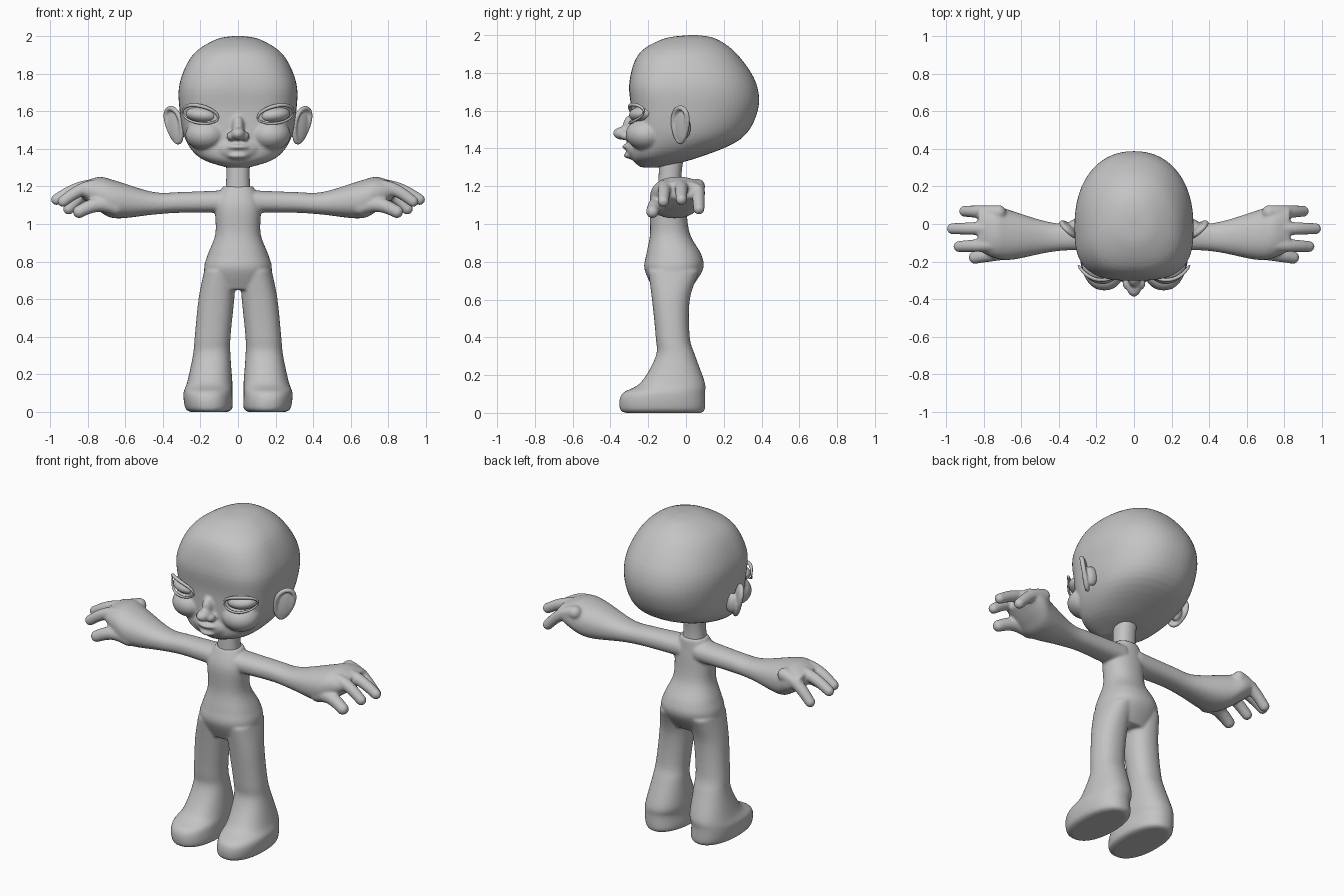
import bpy, bmesh
from math import sin, cos, pi, tau, radians, copysign
from mathutils import Vector, Matrix

default_cube = bpy.data.objects.get("Cube")
if default_cube:
    bpy.data.objects.remove(default_cube, do_unlink=True)

clay = bpy.data.materials.new("grey_clay")
clay.use_nodes = True
clay.diffuse_color = (0.55, 0.55, 0.55, 1)
clay.node_tree.nodes["Principled BSDF"].inputs["Base Color"].default_value = clay.diffuse_color


def smooth_rows(rows, steps=5):
    """Catmull-Rom interpolation through tuples of any width."""
    last = len(rows) - 1
    result = []
    for i in range(last):
        before, start, end, after = [Vector(rows[min(max(i + k, 0), last)]) for k in (-1, 0, 1, 2)]
        leave, arrive = (end - start + start - before) / 2, (after - start) / 2
        for step in range(steps):
            t = step / steps
            ease = t * t * (3 - 2 * t)
            result.append(start.lerp(end, ease) + leave * t * (1 - t) ** 2 - arrive * t * t * (1 - t))
    return result + [Vector(rows[last])]


def skin(bm, rings):
    """Bridge a list of rings and cap both ends."""
    loops = [[bm.verts.new(point) for point in ring] for ring in rings]
    for lower, upper in zip(loops, loops[1:]):
        for i in range(len(lower)):
            bm.faces.new((lower[i - 1], lower[i], upper[i], upper[i - 1]))
    bm.faces.new(loops[0])
    bm.faces.new(loops[-1])


def loft(bm, rows, place, split=0.5, squareness=lambda t: 2.3, segments=48):
    """Skin rounded sections given as position, min a, max a, min b, max b."""
    rings = []
    for t, a_min, a_max, b_min, b_max in smooth_rows(rows):
        a_mid = (a_min + a_max) / 2
        b_mid = b_min + split * (b_max - b_min)
        ring = []
        for k in range(segments):
            c, s = cos(tau * k / segments), sin(tau * k / segments)
            power = 2 / (squareness(t) if s < 0 else 2.2)
            a = a_mid + (a_max - a_mid) * copysign(abs(c) ** power, c)
            reach = b_max - b_mid if s > 0 else b_mid - b_min
            b = b_mid + reach * copysign(abs(s) ** power, s)
            ring.append(place(t, a, b))
        rings.append(ring)
    skin(bm, rings)


def ball(bm, centre, radii, turn=0, tilt=0):
    matrix = (Matrix.Translation(centre) @ Matrix.Rotation(radians(turn), 4, 'Z')
              @ Matrix.Rotation(radians(tilt), 4, 'Y') @ Matrix.Diagonal((*radii, 1)))
    bmesh.ops.create_uvsphere(bm, u_segments=32, v_segments=20, radius=1, matrix=matrix)


def tube(bm, points, segments=14):
    """Round-ended tube through x, y, z, radius points."""
    path = smooth_rows(points)
    centres = [p.to_3d() for p in path]
    rings = []
    for i, p in enumerate(path):
        along = centres[min(i + 1, len(path) - 1)] - centres[max(i - 1, 0)]
        u = along.cross(Vector((0.3, 1, 0.2))).normalized()
        v = along.cross(u).normalized()
        angles = [tau * k / segments for k in range(segments)]
        rings.append([centres[i] + p[3] * (u * cos(a) + v * sin(a)) for a in angles])
    skin(bm, rings)
    for end in (0, -1):
        ball(bm, centres[end], [path[end][3]] * 3)


def finger(bm, base, tip, thick, thin):
    """Tapered finger that arches slightly between base and tip."""
    points = []
    for k in range(5):
        t = k / 4
        point = Vector(base).lerp(Vector(tip), t)
        point.z += 0.025 * sin(pi * t)
        points.append((*point, thick + (thin - thick) * t))
    tube(bm, points)


def finish(name, bm, voxel=None, relax=5):
    """Make the object; with a voxel size, blend its pieces into one skin."""
    bmesh.ops.recalc_face_normals(bm, faces=bm.faces)
    mesh = bpy.data.meshes.new(name)
    bm.to_mesh(mesh)
    bm.free()
    mesh.materials.append(clay)
    mesh.polygons.foreach_set("use_smooth", [True] * len(mesh.polygons))
    part = bpy.data.objects.new(name, mesh)
    bpy.context.collection.objects.link(part)
    if voxel:
        blend = part.modifiers.new("blend", 'REMESH')
        blend.mode = 'VOXEL'
        blend.voxel_size = voxel
        blend.use_smooth_shade = True
        soften = part.modifiers.new("soften", 'SMOOTH')
        soften.factor = 0.5
        soften.iterations = relax


def upright(side=1):
    return lambda t, a, b: (side * a, b, t)


def sideways(side):
    return lambda t, a, b: (side * t, a, b)


def symmetric(rows):
    return [(z, -width, width, front, back) for z, width, front, back in rows]


# Head: skull blended with nose, muzzle, lips and cheeks
skull = [(1.3, .06, -.24, -.14), (1.35, .2, -.29, .06), (1.45, .28, -.29, .29), (1.6, .31, -.29, .38),
         (1.75, .31, -.3, .37), (1.9, .24, -.25, .27), (1.98, .12, -.12, .16), (2, .02, .02, .06)]
bm = bmesh.new()
loft(bm, symmetric(skull), upright(), split=0.42, segments=64,
     squareness=lambda z: 2 + sin(pi * (z - 1.3) / 0.7))
ball(bm, (0, -.33, 1.48), (.04, .057, .035))
ball(bm, (0, -.28, 1.52), (.035, .055, .06))
ball(bm, (0, -.235, 1.4), (.13, .083, .075))
ball(bm, (0, -.285, 1.41), (.07, .053, .02))
ball(bm, (0, -.28, 1.363), (.06, .05, .02))
for side in (-1, 1):
    ball(bm, (side * .035, -.315, 1.467), (.026, .035, .024))
    ball(bm, (side * .17, -.21, 1.475), (.11, .11, .085), turn=side * 15)
finish("head", bm, voxel=0.008)

for side, label in ((1, "left"), (-1, "right")):
    # Eye
    eye_centre = Vector((side * .19, -.225, 1.58))
    bm = bmesh.new()
    ball(bm, eye_centre, (.088, .075, .044), turn=side * 18, tilt=-side * 6)
    finish(label + "_eye", bm)

    # Eyelids: two arcs hugging the eye
    bm = bmesh.new()
    swing = Matrix.Rotation(radians(side * 18), 3, 'Z')
    for height, radius in ((.05, .01), (-.043, .007)):
        arc = []
        for k in range(9):
            c, s = cos(pi * k / 8), sin(pi * k / 8)
            local = Vector((side * .1 * c, .04 * c * c - .07, height * s + .015 * c))
            arc.append((*(eye_centre + swing @ local), radius * (.5 + s / 2)))
        tube(bm, arc)
    finish(label + "_eyelids", bm)

    # Ear: rim wider at the top, thin dish and root
    bm = bmesh.new()
    rim = []
    for k in range(13):
        c, s = cos(tau * k / 12), sin(tau * k / 12)
        spread = .036 * c * (1 + s / 4)
        rim.append((side * (.338 + spread + .02 * s), spread - .03, 1.525 + .09 * s, .014))
    tube(bm, rim)
    ball(bm, (side * .338, -.025, 1.525), (.05, .015, .088), turn=side * 41, tilt=side * 10)
    ball(bm, (side * .31, -.005, 1.51), (.04, .03, .06))
    finish(label + "_ear", bm, voxel=0.006)

# Neck
bm = bmesh.new()
loft(bm, symmetric([(1.15, .07, -.15, -.02), (1.25, .062, -.145, -.025), (1.37, .065, -.14, -.01)]), upright())
finish("neck", bm)

# Body: torso, legs, feet, arms and hands blended into one skin
torso = [(.65, .15, -.17, .02), (.76, .18, -.22, .09), (.84, .16, -.21, .08),
         (.95, .12, -.19, .02), (1.1, .12, -.19, 0), (1.2, .08, -.15, -.01)]
leg = [(0, .06, .25, -.32, .08), (.02, .03, .28, -.35, .1), (.1, .03, .29, -.34, .1),
       (.16, .03, .27, -.24, .1), (.3, .04, .24, -.16, .05), (.4, .04, .23, -.16, .02),
       (.6, .02, .21, -.18, .02), (.75, .01, .18, -.2, .07)]
arm = [(.05, -.16, 0, 1.06, 1.18), (.3, -.14, 0, 1.06, 1.17), (.45, -.15, .01, 1.05, 1.17),
       (.65, -.19, .07, 1.03, 1.23), (.74, -.18, .1, 1.07, 1.25), (.83, -.14, .09, 1.14, 1.22)]
bm = bmesh.new()
loft(bm, symmetric(torso), upright())
for side in (-1, 1):
    loft(bm, leg, upright(side))
    loft(bm, arm, sideways(side))
    for reach, y, drop in ((.93, -.12, 1.12), (.965, -.025, 1.13), (.9, .068, 1.08)):
        finger(bm, (side * .72, y * .9, 1.2), (side * reach, y, drop), .04, .03)
    finger(bm, (side * .65, -.14, 1.09), (side * .845, -.178, 1.065), .045, .034)
finish("body", bm, voxel=0.008, relax=6)
